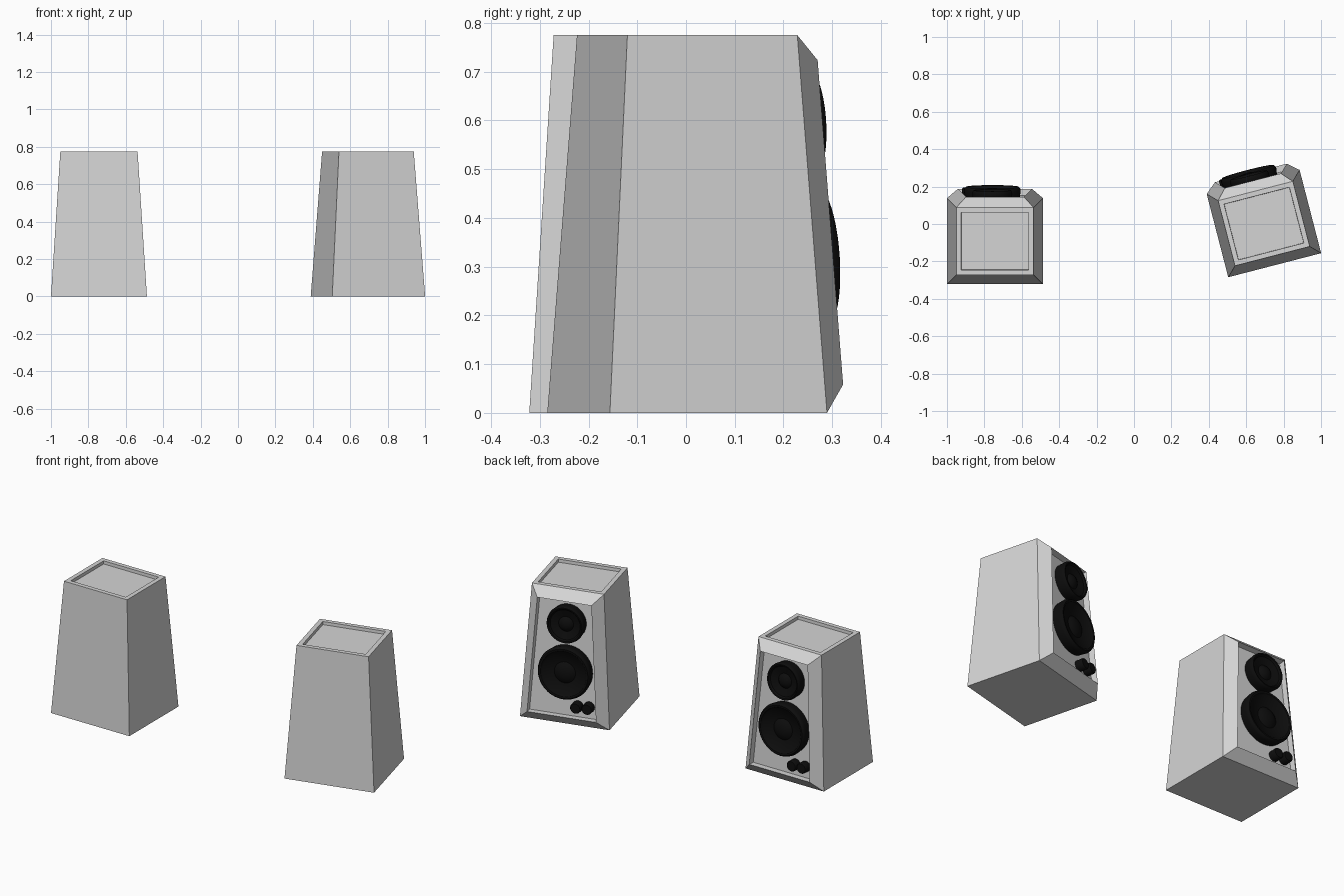
import bpy, bmesh, math
from mathutils import Matrix, Vector

if "Cube" in bpy.data.objects:
    bpy.data.objects.remove(bpy.data.objects["Cube"])

H, BOT, TOP, CH = 0.775, 0.2565, 0.2065, 0.053   # height, half widths, front chamfer
TILT = math.atan((BOT - TOP) / H)


def material(name, c):
    m = bpy.data.materials.new(name)
    m.diffuse_color = (c, c, c, 1)
    m.use_nodes = True
    m.node_tree.nodes["Principled BSDF"].inputs["Base Color"].default_value = m.diffuse_color
    return m


grey = material("cabinet_grey", 0.66)
black = material("driver_black", 0.004)


def finish(bm, name, mat):
    bmesh.ops.recalc_face_normals(bm, faces=bm.faces)
    me = bpy.data.meshes.new(name)
    bm.to_mesh(me)
    bm.free()
    me.materials.append(mat)
    return me


def cabinet_mesh():
    # tapered box, front pushed out as a chamfered frame with a sunken panel
    bm = bmesh.new()
    rings = []
    for s, z in ((BOT, 0), (TOP, H)):
        rings.append([bm.verts.new((x, y, z)) for x, y in
                      ((-s, -s), (s, -s), (s, s - CH), (-s, s - CH))])
    lo, hi = rings
    bm.faces.new(lo[::-1])
    top = bm.faces.new(hi)
    sides = [bm.faces.new((lo[i], lo[(i + 1) % 4], hi[(i + 1) % 4], hi[i])) for i in range(4)]
    front = sides[2]
    bm.normal_update()

    def inset(face, thickness, depth):
        bmesh.ops.inset_individual(bm, faces=[face], thickness=thickness, depth=depth,
                                   use_even_offset=True)
        bm.normal_update()

    inset(front, 0.055, CH)
    inset(front, 0.002, -0.035)
    # shallow tray in the top
    inset(top, 0.026, 0)
    inset(top, 0.001, -0.018)
    return finish(bm, "cabinet", grey)


def lathe_mesh(name, profile, steps=40):
    bm = bmesh.new()
    vs = [bm.verts.new((r, 0, z)) for r, z in profile]
    es = [bm.edges.new(p) for p in zip(vs, vs[1:])]
    bmesh.ops.spin(bm, geom=vs + es, cent=(0, 0, 0), axis=(0, 0, 1),
                   angle=math.tau, steps=steps)
    bmesh.ops.remove_doubles(bm, verts=bm.verts, dist=1e-5)
    return finish(bm, name, black)


def driver_mesh(name, r):
    # rounded rim, shallow cone, dome in the middle
    return lathe_mesh(name, [(0, -0.036), (r * 0.96, -0.036), (r, 0.008), (r * 0.98, 0.02),
                             (r * 0.93, 0.028), (r * 0.86, 0.026), (r * 0.8, 0.016),
                             (r * 0.4, 0.002), (r * 0.3, 0.014), (r * 0.15, 0.021), (0, 0.023)])


cabinet = cabinet_mesh()
woofer = driver_mesh("woofer", 0.152)
tweeter = driver_mesh("tweeter", 0.107)
knob = lathe_mesh("knob", [(0, -0.036), (0.031, -0.036), (0.031, 0.004), (0.027, 0.01), (0, 0.01)], 20)

# parts: name, mesh, x, height on the front plane
parts = [("woofer", woofer, -0.014, 0.318), ("tweeter", tweeter, -0.014, 0.597),
         ("knob_inner", knob, -0.08, 0.122), ("knob_outer", knob, -0.145, 0.126)]


def place(name, me, mat):
    o = bpy.data.objects.new(name, me)
    bpy.context.collection.objects.link(o)
    o.matrix_world = mat
    return o


round_parts = []
for side, loc, turn in (("left", (-0.7435, -0.065, 0), 0), ("right", (0.688, 0.028, 0), 14.5)):
    base = Matrix.Translation(loc) @ Matrix.Rotation(math.radians(turn), 4, 'Z')
    place(side + "_cabinet", cabinet, base)
    for name, me, x, z in parts:
        pos = Vector((x, BOT - math.tan(TILT) * z, z))
        local = Matrix.Translation(pos) @ Matrix.Rotation(TILT - math.pi / 2, 4, 'X')
        round_parts.append(place(side + "_" + name, me, base @ local))

# smooth the round parts, keep their sharp rims
bpy.ops.object.select_all(action='DESELECT')
for o in round_parts:
    o.select_set(True)
bpy.context.view_layer.objects.active = round_parts[0]
bpy.ops.object.shade_smooth_by_angle(angle=math.radians(35))
